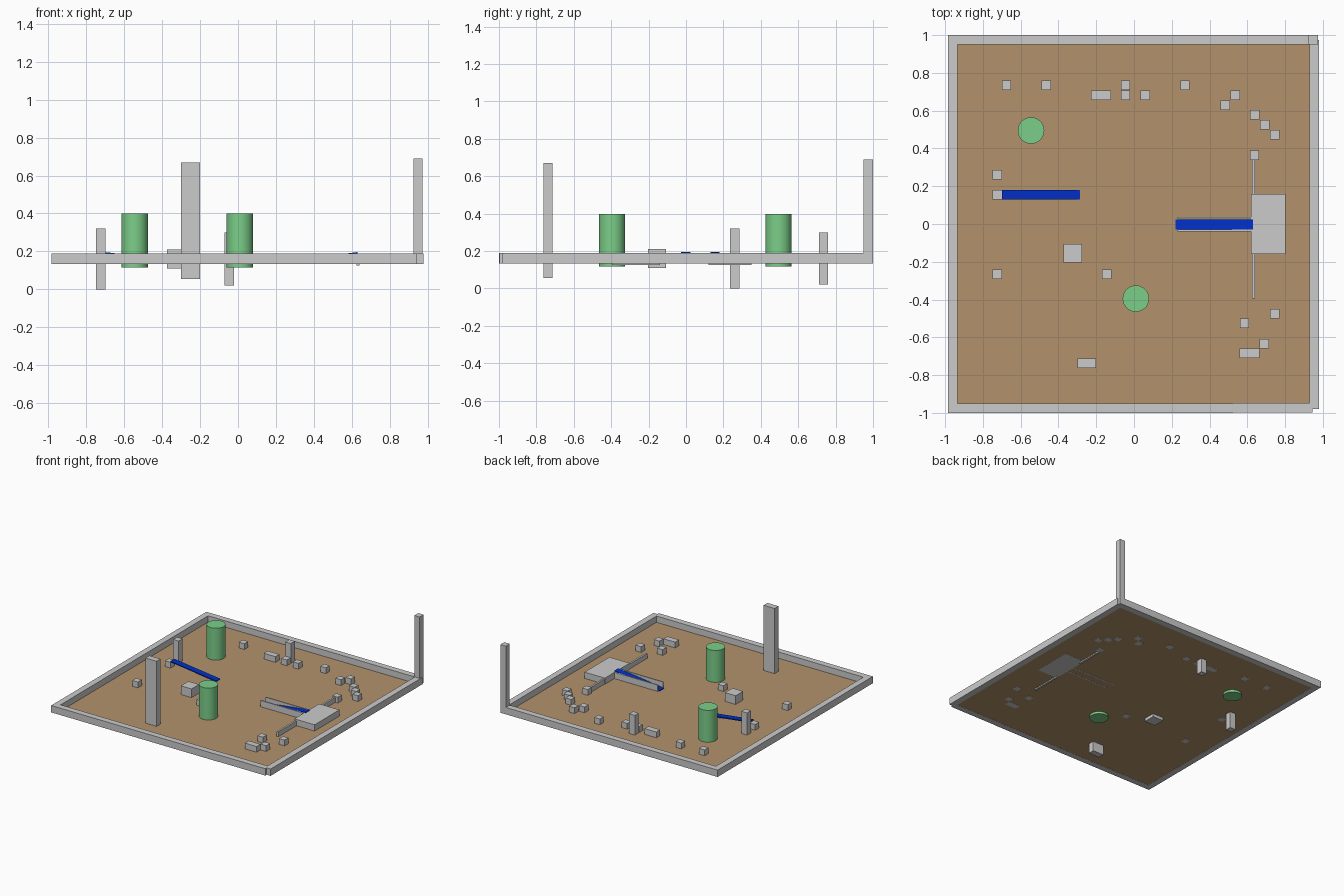
import bpy, bmesh
from mathutils import Matrix

if "Cube" in bpy.data.objects:
    bpy.data.objects.remove(bpy.data.objects["Cube"])


def mat(name, col):
    m = bpy.data.materials.new(name)
    m.diffuse_color = (*col, 1)
    m.use_nodes = True
    m.node_tree.nodes["Principled BSDF"].inputs["Base Color"].default_value = m.diffuse_color
    return m


TAN = mat("tan", (0.45, 0.29, 0.15))
GREEN = mat("green", (0.2, 0.62, 0.25))
BLUE = mat("blue", (0.0, 0.03, 0.6))


def finish(bm, name, material=None):
    bmesh.ops.recalc_face_normals(bm, faces=bm.faces)
    me = bpy.data.meshes.new(name)
    bm.to_mesh(me)
    bm.free()
    ob = bpy.data.objects.new(name, me)
    bpy.context.collection.objects.link(ob)
    if material:
        me.materials.append(material)
    return ob


def box(name, x0, x1, y0, y1, z0, z1, material=None):
    bm = bmesh.new()
    bmesh.ops.create_cube(bm, size=1)
    bmesh.ops.scale(bm, vec=(x1 - x0, y1 - y0, z1 - z0), verts=bm.verts)
    bmesh.ops.translate(bm, vec=((x0 + x1) / 2, (y0 + y1) / 2, (z0 + z1) / 2), verts=bm.verts)
    return finish(bm, name, material)


def block(name, x, y, w=0.05, d=0.05, z0=0.134, z1=0.186):
    return box(name, x - w / 2, x + w / 2, y - d / 2, y + d / 2, z0, z1)


def ramp(name, x0, z0, x1, z1, y0, y1, t=0.008):
    # thin sloping plate: side profile extruded along y
    bm = bmesh.new()
    prof = [(x0, z0), (x1, z1), (x1, z1 - t), (x0, z0 - t)]
    f = bm.faces.new([bm.verts.new((x, y0, z)) for x, z in prof])
    r = bmesh.ops.extrude_face_region(bm, geom=[f])
    bmesh.ops.translate(bm, vec=(0, y1 - y0, 0),
                        verts=[v for v in r["geom"] if isinstance(v, bmesh.types.BMVert)])
    return finish(bm, name, BLUE)


def pillar(name, x, y):
    bm = bmesh.new()
    bmesh.ops.create_cone(bm, cap_ends=True, segments=48, radius1=0.07, radius2=0.07,
                          depth=0.283, matrix=Matrix.Translation((x, y, 0.2575)))
    ob = finish(bm, name, GREEN)
    for p in ob.data.polygons:
        p.use_smooth = abs(p.normal.z) < 0.5


# floor and border walls
Z0, Z1 = 0.134, 0.19
box("floor", -0.96, 0.95, -0.97, 0.97, 0.135, 0.139, TAN)
box("left_wall", -0.985, -0.935, -1, 1, Z0, Z1)
box("back_wall", -0.935, 0.93, 0.95, 1, Z0, Z1)
box("right_wall", 0.93, 0.98, -0.98, 0.975, Z0, Z1)
box("front_wall_long", -0.935, 0.525, -1, -0.95, Z0, Z1)
box("front_wall_short", 0.525, 0.945, -0.998, -0.948, Z0, Z1)
box("corner_post", 0.925, 0.974, 0.95, 1, Z0, 0.69)

# tall posts passing through the floor
block("left_post", -0.725, 0.26, z0=0, z1=0.32)
block("back_post", -0.045, 0.735, z0=0.02, z1=0.30)
block("front_post", -0.25, -0.738, w=0.1, z0=0.055, z1=0.67)

# green cylinders
pillar("back_cylinder", -0.545, 0.495)
pillar("front_cylinder", 0.01, -0.395)

# small scattered blocks
cubes = [(-.675, .735), (-.465, .735), (-.045, .682), (.06, .682), (.27, .735), (.482, .628),
         (.535, .682), (.64, .578), (.692, .525), (.745, .472), (.638, .365), (-.725, .155),
         (-.725, -.265), (-.145, -.265), (.585, -.525), (.745, -.475), (.69, -.633)]
for i, (x, y) in enumerate(cubes):
    block(f"small_block_{i + 1}", x, y)
block("back_wide_block", -0.175, 0.682, w=0.105)
block("front_wide_block", 0.612, -0.685, w=0.105)
block("large_block", -0.325, -0.155, 0.097, 0.097, 0.11, 0.21)

# raised platform with side fences and ramp rails
box("platform", 0.62, 0.803, -0.16, 0.16, Z0, Z1)
box("fence_front", 0.625, 0.64, -0.395, -0.14, 0.125, 0.178)
box("fence_back", 0.625, 0.64, 0.12, 0.35, 0.125, 0.178)
box("rail_back", 0.23, 0.63, 0.027, 0.037, Z0, Z1)
box("rail_front", 0.23, 0.63, -0.04, -0.03, Z0, Z1)

# sloping ramps
ramp("platform_ramp", 0.22, 0.145, 0.63, 0.196, -0.028, 0.024)
ramp("side_ramp", -0.70, 0.196, -0.287, 0.145, 0.13, 0.18)
